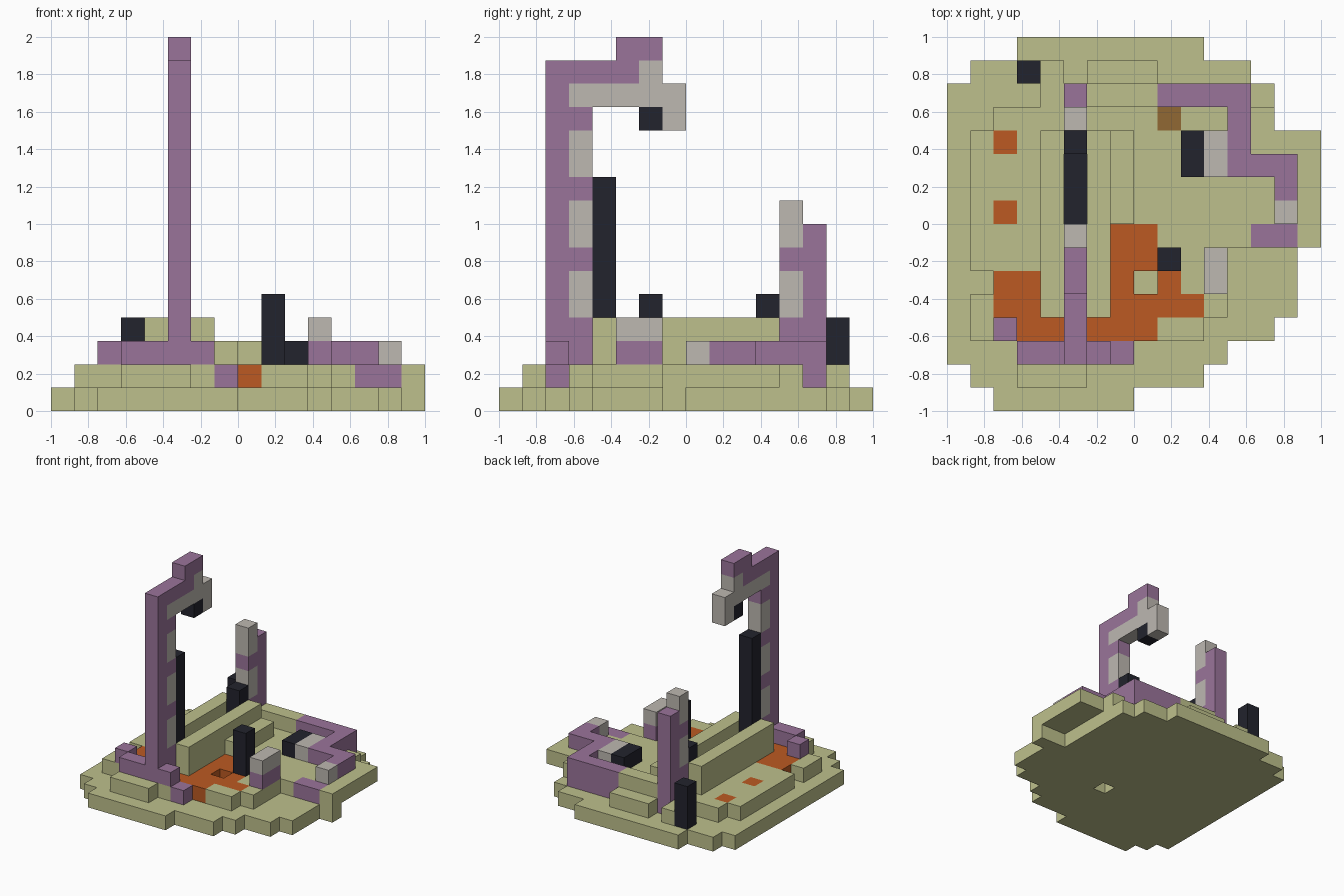
import bpy, bmesh
from mathutils import Vector

default_cube = bpy.data.objects.get("Cube")
if default_cube:
    bpy.data.objects.remove(default_cube, do_unlink=True)

CELL = 1 / 8
ORIGIN = Vector((-1, -1, 0))


def linear(c):
    c /= 255
    return c / 12.92 if c <= 0.04045 else ((c + 0.055) / 1.055) ** 2.4


def material(name, *rgb):
    mat = bpy.data.materials.new(name)
    colour = [linear(c) for c in rgb] + [1]
    mat.diffuse_color = colour
    mat.use_nodes = True
    shader = mat.node_tree.nodes["Principled BSDF"]
    shader.inputs["Base Color"].default_value = colour
    shader.inputs["Roughness"].default_value = 1
    return mat


tan = material("pale_olive_stone", 190, 192, 140)
purple = material("dusty_purple", 154, 116, 154)
grey = material("warm_grey", 189, 184, 177)
black = material("near_black", 34, 35, 45)
orange = material("burnt_orange", 188, 90, 34)
brown = material("ochre_brown", 145, 105, 52)

owner = {}    # block cell -> part name
finish = {}   # part name -> material


def span(v):
    """A single index, or an inclusive (first, last) pair."""
    return range(v, v + 1) if isinstance(v, int) else range(v[0], v[1] + 1)


def fill(part, mat, x, y, z):
    """Fill a box of cells; later boxes replace earlier ones."""
    finish[part] = mat
    for i in span(x):
        for j in span(y):
            for k in span(z):
                owner[i, j, k] = part


def build(part):
    """Make one mesh from the exposed sides of a part's cells."""
    bm = bmesh.new()
    for cell in [c for c, p in owner.items() if p == part]:
        for axis in range(3):
            for side in (0, 1):
                near = list(cell)
                near[axis] += 2 * side - 1
                if tuple(near) in owner:
                    continue
                corners = []
                for a, b in ((0, 0), (1, 0), (1, 1), (0, 1)):
                    p = Vector(cell)
                    p[axis] += side
                    p[(axis + 1) % 3] += a
                    p[(axis + 2) % 3] += b
                    corners.append(bm.verts.new(ORIGIN + p * CELL))
                bm.faces.new(corners if side else corners[::-1])
    bmesh.ops.remove_doubles(bm, verts=bm.verts, dist=CELL / 100)
    mesh = bpy.data.meshes.new(part)
    bm.to_mesh(mesh)
    bm.free()
    mesh.materials.append(finish[part])
    bpy.context.collection.objects.link(bpy.data.objects.new(part, mesh))


# Island: one (first, last) run of cells per row, from front to back
lower_rows = [(2, 7), (1, 10), (0, 11), (0, 13), (0, 14), (0, 14), (0, 14), (0, 15)]
lower_rows += [(0, 13)] * 6 + [(1, 12), (3, 10)]
for row, run in enumerate(lower_rows):
    fill("island_base", tan, run, row, 0)

upper_rows = [(3, 5), (3, 7), (1, 10), (1, 11), (2, 11), (1, 11)]
upper_rows += [(1, 15)] * 5 + [(2, 13), (4, 12), (6, 8)]
for row, run in enumerate(upper_rows, start=1):
    fill("island_terrace", tan, run, row, 1)
fill("island_terrace", tan, x=4, y=14, z=1)

# Raised ground: two ridges with a dark channel between them
for side in (4, 6):
    fill("ridge", tan, x=side, y=(4, 11), z=(2, 3))
fill("ridge", tan, x=7, y=(8, 11), z=2)
fill("ridge", tan, x=(6, 8), y=13, z=2)
fill("dark_channel", black, x=5, y=(4, 11), z=2)

# Orange pool and patches
for x, y in (((2, 3), (4, 5)), ((3, 4), 3), ((6, 8), 3), ((7, 8), (4, 7)),
             (9, (4, 5)), (10, 4), (2, 8), (2, 11)):
    fill("orange_pool", orange, x, y, z=1)
fill("brown_patch", brown, x=9, y=12, z=1)

# Small pit in the pool
for level in (0, 1):
    del owner[8, 5, level]

# Tall hooked arch at the front
fill("arch_footing", purple, x=(3, 6), y=2, z=2)
fill("arch_footing", purple, x=7, y=2, z=1)
fill("arch_footing", purple, x=2, y=3, z=2)
fill("tall_arch", purple, x=5, y=2, z=(1, 14))
fill("tall_arch", purple, x=5, y=3, z=(2, 14))
fill("tall_arch", purple, x=5, y=(4, 5), z=14)
fill("tall_arch", purple, x=5, y=(5, 6), z=15)
for z in (4, 7, 10):
    fill("arch_lining", grey, x=5, y=3, z=(z, z + 1))
fill("arch_lining", grey, x=5, y=(3, 7), z=13)
fill("arch_lining", grey, x=5, y=6, z=14)
fill("arch_lining", grey, x=5, y=7, z=12)
fill("arch_tip", black, x=5, y=6, z=12)
fill("dark_post", black, x=5, y=4, z=(3, 9))

# Broken arch stump at the back
fill("short_arch", purple, x=5, y=13, z=(1, 7))
fill("short_arch", purple, x=5, y=12, z=(2, 6))
for z in (4, 7):
    fill("short_arch_lining", grey, x=5, y=12, z=(z, z + 1))
fill("short_dark_post", black, x=5, y=11, z=(3, 4))
fill("back_pillar", black, x=3, y=14, z=(1, 3))

# Fallen arch lying on its side
fill("fallen_arch", purple, x=(9, 12), y=13, z=(1, 2))
fill("fallen_arch", purple, x=12, y=(10, 12), z=2)
fill("fallen_arch", purple, x=(13, 14), y=10, z=2)
fill("fallen_arch", purple, x=14, y=9, z=2)
fill("fallen_arch", purple, x=(13, 14), y=7, z=1)
fill("fallen_lining", grey, x=14, y=8, z=2)
fill("fallen_lining", grey, x=11, y=(10, 11), z=2)
fill("fallen_dark_block", black, x=10, y=(10, 11), z=2)

# Loose ruins beside the pool
fill("ruin_block", purple, x=11, y=(5, 6), z=2)
fill("ruin_cap", grey, x=11, y=(5, 6), z=3)
fill("pool_pillar", black, x=9, y=6, z=(2, 4))

for part in finish:
    build(part)

# Thin floor closing the pit
bpy.ops.mesh.primitive_cube_add(size=1)
floor = bpy.context.object
floor.name = "pit_floor"
floor.scale = (CELL, CELL, 0.009)
floor.location = ORIGIN + Vector((8.5, 5.5, 1)) * CELL - Vector((0, 0, 0.0045))
floor.data.materials.append(tan)
